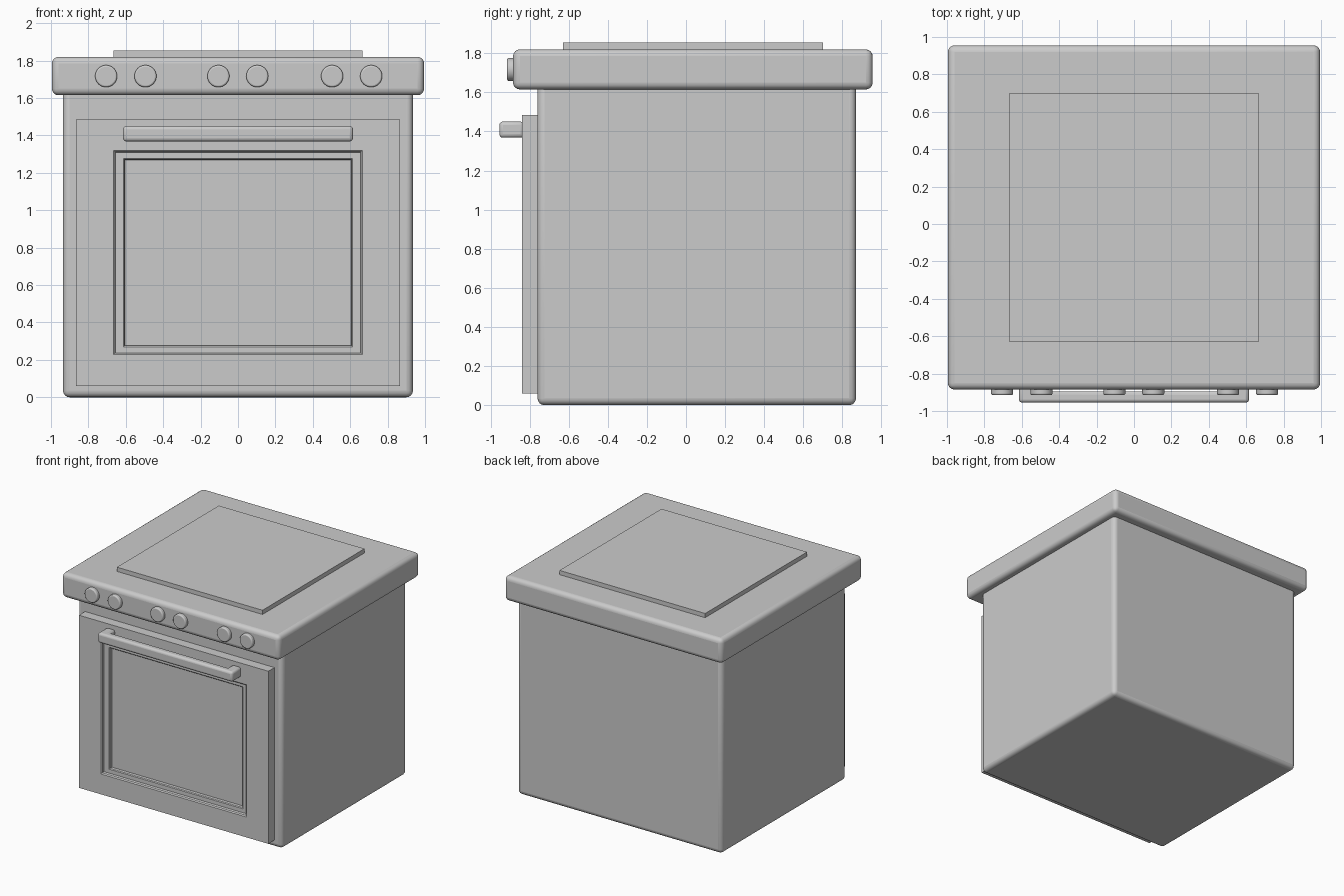
import bpy, bmesh, math
from mathutils import Matrix

if "Cube" in bpy.data.objects:
    bpy.data.objects.remove(bpy.data.objects["Cube"])


def finish(bm, name, bevel=0.0, segments=4):
    bmesh.ops.recalc_face_normals(bm, faces=bm.faces)
    mesh = bpy.data.meshes.new(name)
    bm.to_mesh(mesh)
    bm.free()
    ob = bpy.data.objects.new(name, mesh)
    bpy.context.collection.objects.link(ob)
    if bevel:
        mod = ob.modifiers.new("Bevel", 'BEVEL')
        mod.width, mod.segments = bevel, segments
        mod.limit_method, mod.angle_limit = 'ANGLE', math.radians(40)
    bpy.ops.object.select_all(action='DESELECT')
    bpy.context.view_layer.objects.active = ob
    ob.select_set(True)
    bpy.ops.object.shade_smooth_by_angle(angle=math.radians(35))
    return ob


def box(name, x, y, z, bevel=0.0):
    bm = bmesh.new()
    size = [b - a for a, b in (x, y, z)]
    mid = [(a + b) / 2 for a, b in (x, y, z)]
    bmesh.ops.create_cube(bm, size=1, matrix=Matrix.Translation(mid) @ Matrix.Diagonal((*size, 1)))
    return finish(bm, name, bevel)


# Main cabinet, overhanging top slab and raised cooktop
box("body", (-0.935, 0.935), (-0.76, 0.87), (0, 1.65), 0.035)
box("top_slab", (-0.995, 0.995), (-0.885, 0.955), (1.615, 1.82), 0.035)
box("cooktop", (-0.665, 0.665), (-0.63, 0.70), (1.80, 1.855))

# Oven door: rectangular rings (half width, bottom, top, depth) from back to window
rings = [
    (0.865, 0.06, 1.485, -0.75),
    (0.865, 0.06, 1.485, -0.84),
    (0.665, 0.228, 1.32, -0.84),
    (0.657, 0.236, 1.312, -0.832),
    (0.655, 0.238, 1.310, -0.81),
    (0.612, 0.27, 1.277, -0.81),
    (0.606, 0.276, 1.271, -0.804),
    (0.605, 0.277, 1.270, -0.78),
]
bm = bmesh.new()
loops = [[bm.verts.new(p) for p in ((-w, y, a), (w, y, a), (w, y, b), (-w, y, b))]
         for w, a, b, y in rings]
for l0, l1 in zip(loops, loops[1:]):
    for i in range(4):
        j = (i + 1) % 4
        bm.faces.new((l0[i], l0[j], l1[j], l1[i]))
bm.faces.new(loops[0])
bm.faces.new(loops[-1])
finish(bm, "oven_door")

# Door handle: U-shaped plan profile extruded upwards
bm = bmesh.new()
plan = [(-0.615, -0.83), (-0.615, -0.955), (0.615, -0.955), (0.615, -0.83),
        (0.535, -0.83), (0.535, -0.895), (-0.535, -0.895), (-0.535, -0.83)]
face = bm.faces.new([bm.verts.new((x, y, 1.368)) for x, y in plan])
ext = bmesh.ops.extrude_face_region(bm, geom=[face])
bmesh.ops.translate(bm, vec=(0, 0, 0.083),
                    verts=[v for v in ext["geom"] if isinstance(v, bmesh.types.BMVert)])
finish(bm, "door_handle", 0.018, 3)

# Control knobs in three pairs
for n, x in enumerate((-0.705, -0.495, -0.105, 0.103, 0.503, 0.712)):
    bm = bmesh.new()
    bmesh.ops.create_cone(bm, cap_ends=True, segments=32, radius1=0.059, radius2=0.059, depth=0.055,
                          matrix=Matrix.Translation((x, -0.8875, 1.717)) @ Matrix.Rotation(math.pi / 2, 4, 'X'))
    finish(bm, f"knob_{n + 1}", 0.009, 3)
